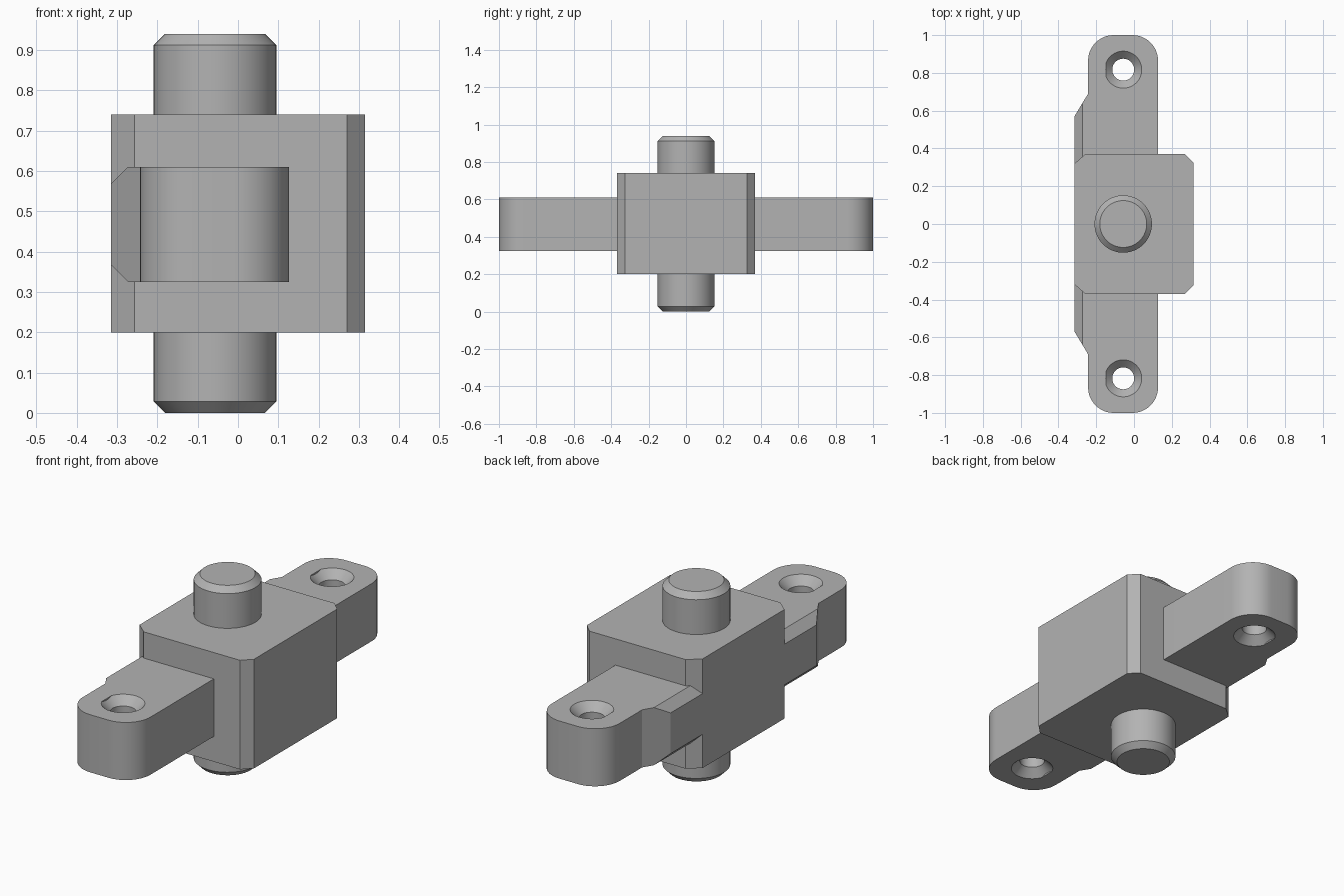
import bpy, bmesh, math
from mathutils import Vector, Matrix

if "Cube" in bpy.data.objects:
    bpy.data.objects.remove(bpy.data.objects["Cube"], do_unlink=True)

GREY = (0.45, 0.45, 0.45, 1)
steel = bpy.data.materials.new("plain grey metal")
steel.use_nodes = True
steel.diffuse_color = GREY
steel.node_tree.nodes["Principled BSDF"].inputs["Base Color"].default_value = GREY

AXIS_X = -0.057            # shared centre line of pins and screw holes
BLOCK_LOW, BLOCK_HIGH = 0.20, 0.74
ARM_LOW, ARM_HIGH = 0.325, 0.61
MID_Z = 0.47


def finish(name, bm):
    bmesh.ops.recalc_face_normals(bm, faces=bm.faces)
    mesh = bpy.data.meshes.new(name)
    bm.to_mesh(mesh)
    bm.free()
    obj = bpy.data.objects.new(name, mesh)
    bpy.context.collection.objects.link(obj)
    mesh.materials.append(steel)
    return obj


def prism(outline, low, high):
    """Extrude a plan outline between two heights."""
    bm = bmesh.new()
    face = bm.faces.new([bm.verts.new((x, y, low)) for x, y in outline])
    ext = bmesh.ops.extrude_face_region(bm, geom=[face])
    bmesh.ops.translate(bm, vec=(0, 0, high - low),
                        verts=[g for g in ext["geom"] if isinstance(g, bmesh.types.BMVert)])
    bmesh.ops.recalc_face_normals(bm, faces=bm.faces)
    return bm


def lathe(profile, steps=64):
    """Revolve (radius, height) pairs about z and cap both ends."""
    bm = bmesh.new()
    rings = [[bm.verts.new((r * math.cos(2 * math.pi * i / steps),
                            r * math.sin(2 * math.pi * i / steps), z))
              for i in range(steps)] for r, z in profile]
    for a, b in zip(rings, rings[1:]):
        for i in range(steps):
            j = (i + 1) % steps
            bm.faces.new((a[i], a[j], b[j], b[i]))
    bm.faces.new(rings[0])
    bm.faces.new(rings[-1])
    bmesh.ops.recalc_face_normals(bm, faces=bm.faces)
    return bm


def slice_off(bm, point, normal):
    """Remove everything beyond a plane and close the cut."""
    cut = bmesh.ops.bisect_plane(bm, geom=bm.verts[:] + bm.edges[:] + bm.faces[:],
                                 plane_co=point, plane_no=normal, clear_outer=True)
    edges = [g for g in cut["geom_cut"] if isinstance(g, bmesh.types.BMEdge)]
    bmesh.ops.holes_fill(bm, edges=edges, sides=0)


def carve(obj, cutter):
    mod = obj.modifiers.new("hole", "BOOLEAN")
    mod.operation = "DIFFERENCE"
    mod.solver = "EXACT"
    mod.object = cutter
    bpy.context.view_layer.objects.active = obj
    bpy.ops.object.modifier_apply(modifier=mod.name)
    bpy.data.objects.remove(cutter, do_unlink=True)


def arc(cx, cy, r, start, steps=12):
    return [(cx + r * math.cos(start + math.pi / 2 * i / steps),
             cy + r * math.sin(start + math.pi / 2 * i / steps)) for i in range(steps + 1)]


parts = []

# Central block with chamfered upright corners
half = [(0.315, 0.325), (0.27, 0.37), (-0.257, 0.37), (-0.315, 0.32)]
block = finish("centre_block", prism(half + [(x, -y) for x, y in reversed(half)],
                                     BLOCK_LOW, BLOCK_HIGH))
# Cross bore, chamfered at its right-hand mouth
bore = lathe([(0.166, -0.34), (0.142, -0.315), (0.122, -0.294), (0.122, 0.4)])
bore.transform(Matrix.Translation((0, 0, MID_Z)) @ Matrix.Rotation(math.pi / 2, 4, "Y"))
carve(block, finish("bore_cutter", bore))
parts.append(block)

# Upper and lower pins with chamfered tips
for name, side in (("upper_pin", 1), ("lower_pin", -1)):
    pin = lathe([(0.152, 0.265), (0.152, 0.442), (0.124, 0.47)])
    pin.transform(Matrix.Translation((AXIS_X, 0, MID_Z)) @ Matrix.Diagonal((1, 1, side, 1)))
    parts.append(finish(name, pin))

# Mounting arms: rounded ends, side rib, countersunk screw holes
R = 0.135
for name, side in (("rear_arm", 1), ("front_arm", -1)):
    outline = [(0.127, 0.32)]
    outline += arc(0.127 - R, 1 - R, R, 0)
    outline += arc(-0.243 + R, 1 - R, R, math.pi / 2)
    outline += [(-0.243, 0.69), (-0.315, 0.57), (-0.315, 0.32)]
    bm = prism([(x, y * side) for x, y in outline], ARM_LOW, ARM_HIGH)
    for z, up in ((ARM_HIGH, 1), (ARM_LOW, -1)):
        slice_off(bm, Vector((-0.273, 0, z)), Vector((-1, 0, up)))
    arm = finish(name, bm)

    r, c = 0.058, 0.04
    hole = lathe([(r + c * 1.5, ARM_LOW - c / 2), (r, ARM_LOW + c),
                  (r, ARM_HIGH - c), (r + c * 1.5, ARM_HIGH + c / 2)])
    bmesh.ops.translate(hole, verts=hole.verts, vec=(AXIS_X, 0.817 * side, 0))
    slice_off(hole, Vector((-0.147, 0, 0)), Vector((-1, 0, 0)))
    carve(arm, finish("screw_hole_cutter", hole))
    parts.append(arm)

# Smooth the round surfaces, keep the machined edges crisp
for obj in parts:
    bpy.ops.object.select_all(action="DESELECT")
    obj.select_set(True)
    bpy.context.view_layer.objects.active = obj
    bpy.ops.object.shade_smooth_by_angle(angle=math.radians(28))
